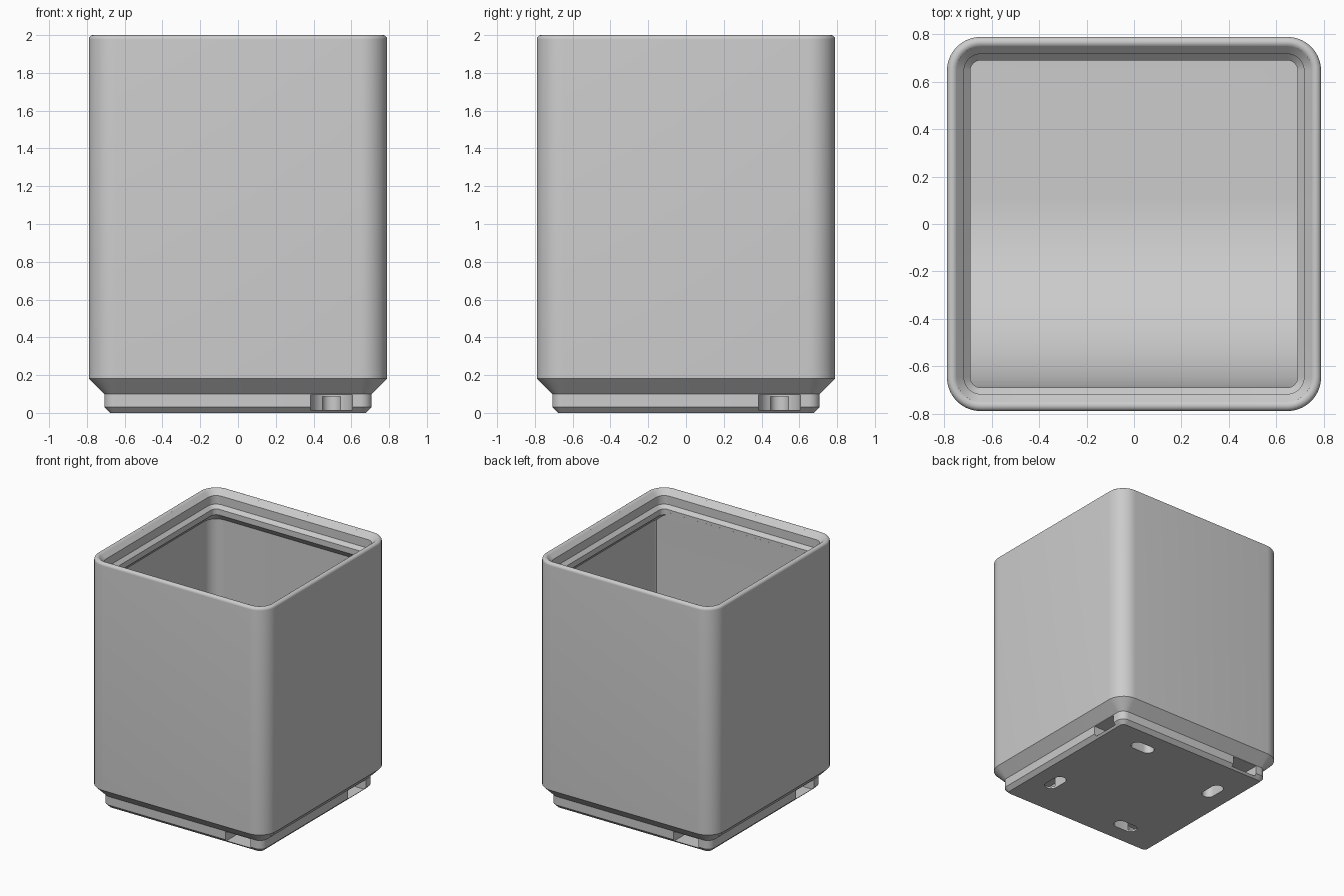
import bpy, bmesh, math
from math import sin, cos, pi
from mathutils import Matrix

if "Cube" in bpy.data.objects:
    bpy.data.objects.remove(bpy.data.objects["Cube"])

S = 2 / 52.55          # working units to scene units (overall height = 2)
HALF, RAD = 20.75, 3.75

grey = bpy.data.materials.new("light_grey")
grey.diffuse_color = (0.6, 0.6, 0.6, 1)
grey.use_nodes = True
grey.node_tree.nodes["Principled BSDF"].inputs["Base Color"].default_value = grey.diffuse_color


def finish(bm, name):
    bmesh.ops.recalc_face_normals(bm, faces=bm.faces)
    bm.transform(Matrix.Scale(S, 4))
    me = bpy.data.meshes.new(name)
    bm.to_mesh(me)
    bm.free()
    ob = bpy.data.objects.new(name, me)
    bpy.context.collection.objects.link(ob)
    me.materials.append(grey)
    return ob


def loft(name, rings, seg=10):
    """Solid from rounded-square rings given as (inset, z, corner radius)."""
    bm = bmesh.new()
    loops = []
    for inset, z, r in rings:
        c = HALF - inset - r
        loop = []
        for k, (sx, sy) in enumerate([(1, 1), (-1, 1), (-1, -1), (1, -1)]):
            for i in range(seg + 1):
                a = (k + i / seg) * pi / 2
                loop.append(bm.verts.new((sx * c + r * cos(a), sy * c + r * sin(a), z)))
        loops.append(loop)
    n = len(loops[0])
    for a, b in zip(loops, loops[1:]):
        for i in range(n):
            j = (i + 1) % n
            bm.faces.new((a[i], a[j], b[j], b[i]))
    bm.faces.new(loops[0][::-1])
    bm.faces.new(loops[-1])
    return finish(bm, name)


def prism(name, pts, lo, hi, place):
    """Extrude a 2D outline from lo to hi; place maps (u, v, w) to xyz."""
    bm = bmesh.new()
    a = [bm.verts.new(place(u, v, lo)) for u, v in pts]
    b = [bm.verts.new(place(u, v, hi)) for u, v in pts]
    bm.faces.new(a[::-1])
    bm.faces.new(b)
    for i in range(len(pts)):
        j = (i + 1) % len(pts)
        bm.faces.new((a[i], a[j], b[j], b[i]))
    return finish(bm, name)


def slot(x0, x1, y, r, turn, seg=16):
    """Slot outline with round ends, turned by quarter turns about the origin."""
    pts = [(x1 + r * cos(a), y + r * sin(a)) for a in [-pi / 2 + pi * i / seg for i in range(seg + 1)]]
    pts += [(x0 + r * cos(a), y + r * sin(a)) for a in [pi / 2 + pi * i / seg for i in range(seg + 1)]]
    c, s = [(1, 0), (0, 1), (-1, 0), (0, -1)][turn]
    return [(u * c - v * s, u * s + v * c) for u, v in pts]


def subtract(ob, cutter):
    m = ob.modifiers.new("cut", 'BOOLEAN')
    m.operation, m.solver, m.object = 'DIFFERENCE', 'EXACT', cutter
    bpy.context.view_layer.objects.active = ob
    bpy.ops.object.modifier_apply(modifier=m.name)
    bpy.data.objects.remove(cutter)


# Outer body: stepped foot, straight walls, rounded rim
rim = [(0.6 - 0.6 * cos(a), 51.95 + 0.6 * sin(a)) for a in [i * pi * 0.75 / 9 for i in range(10)]]
body = loft("bin_body",
            [(2.95, 0, 0.8), (2.15, 0.8, 1.6), (2.15, 2.6, 1.6), (0, 4.75, RAD)]
            + [(d, z, RAD - d) for d, z in rim])

# Cavity: floor, thin walls, overhanging stacking lip
cavity = loft("cavity_cutter",
              [(0.95, 7, 2.8), (0.95, 46.15, 2.8), (2.6, 47.8, 1.15), (2.6, 49, 1.15),
               (1.9, 49.7, 1.85), (1.9, 51.5, 1.85), (0.8, 52.6, 2.95)])

# Curved scoop at the front, taken out of the cavity so it stays solid
arc = [(2.85 - 20.99 * sin(a), 28 - 21 * cos(a)) for a in [i * pi / 2 / 24 for i in range(25)]]
outline = arc + [(-18.14, 48.4), (-23, 48.4), (-23, 5), (2.85, 5)]
subtract(cavity, prism("scoop_cutter", outline, -24, 24, lambda u, v, w: (w, u, v)))
subtract(body, cavity)

# Four side-entry magnet pockets, each with a push-out slot in the base
for k in range(4):
    flat = lambda u, v, w: (u, v, w)
    subtract(body, prism("pocket_cutter", slot(13, 27, 13, 2.93, k), 0.4, 2.5, flat))
    subtract(body, prism("push_slot_cutter", slot(7.4, 10, 13, 1.3, k), -1, 2.3, flat))

bpy.ops.object.select_all(action='DESELECT')
body.select_set(True)
bpy.context.view_layer.objects.active = body
bpy.ops.object.shade_smooth_by_angle(angle=math.radians(30))
